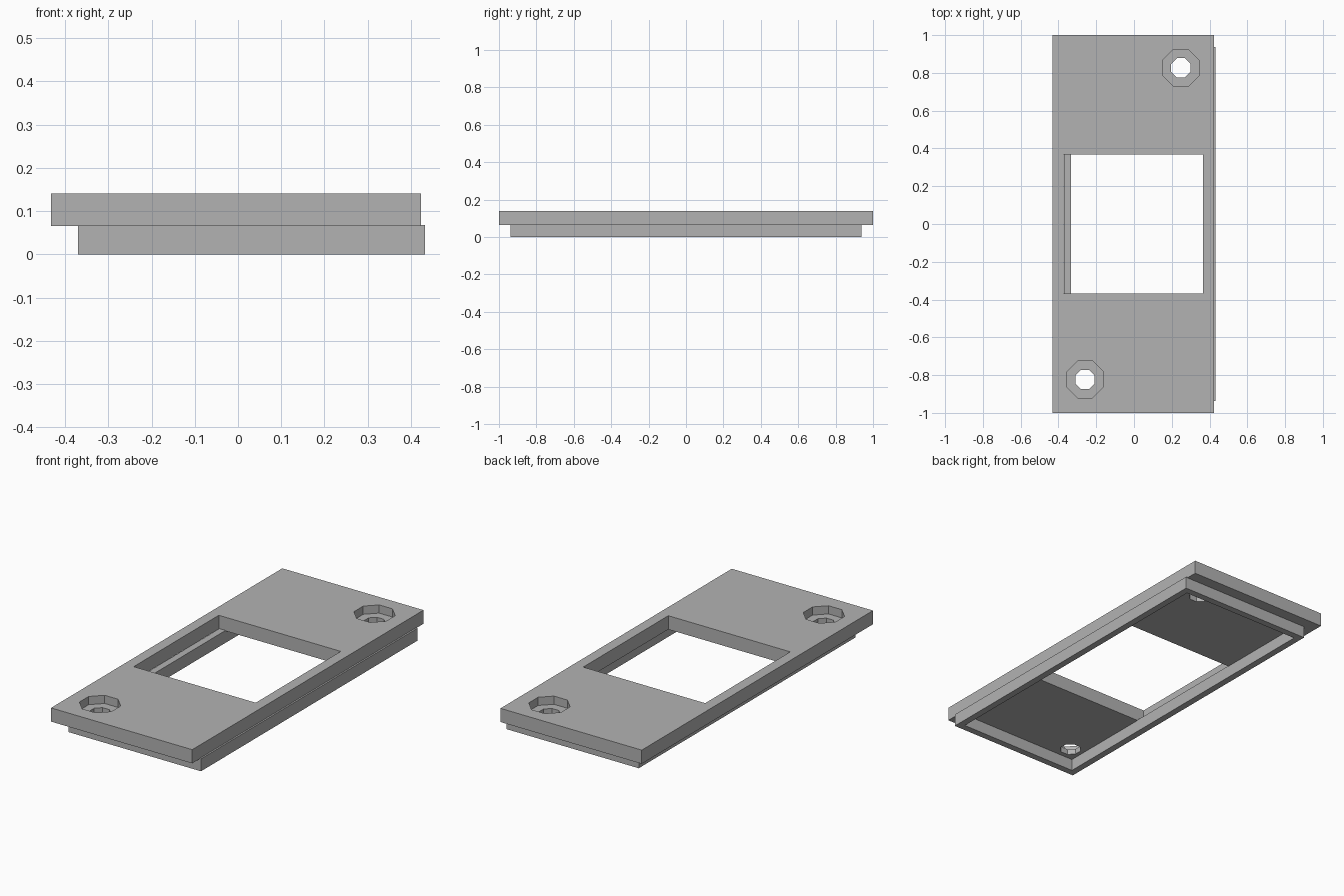
import bpy
import math

default_cube = bpy.data.objects.get("Cube")
if default_cube:
    bpy.data.objects.remove(default_cube, do_unlink=True)

grey = bpy.data.materials.new("mid_grey")
grey.use_nodes = True
colour = (0.45, 0.45, 0.45, 1)
grey.diffuse_color = colour
grey.node_tree.nodes["Principled BSDF"].inputs["Base Color"].default_value = colour


def box(name, x0, x1, y, z0, z1):
    """Box spanning -y..y, given by its other limits."""
    bpy.ops.mesh.primitive_cube_add(size=1, location=((x0 + x1) / 2, 0, (z0 + z1) / 2))
    ob = bpy.context.object
    ob.name = name
    ob.scale = (x1 - x0, 2 * y, z1 - z0)
    bpy.ops.object.transform_apply(location=True, rotation=False, scale=True)
    ob.data.materials.append(grey)
    return ob


def octagon(name, x, y, apothem, z0, z1):
    """Eight-sided prism with flats facing the axes."""
    bpy.ops.mesh.primitive_cylinder_add(
        vertices=8, radius=apothem / math.cos(math.pi / 8), depth=z1 - z0,
        location=(x, y, (z0 + z1) / 2), rotation=(0, 0, math.pi / 8))
    ob = bpy.context.object
    ob.name = name
    ob.data.materials.append(grey)
    return ob


def cut(target, cutter):
    mod = target.modifiers.new(cutter.name, 'BOOLEAN')
    mod.operation = 'DIFFERENCE'
    mod.solver = 'EXACT'
    mod.object = cutter
    bpy.context.view_layer.objects.active = target
    bpy.ops.object.modifier_apply(modifier=mod.name)
    bpy.data.objects.remove(cutter, do_unlink=True)


# Top plate with the square window
plate = box("top_plate", -0.432, 0.423, 1.0, 0.065, 0.14)
cut(plate, box("window_cutter", -0.374, 0.365, 0.368, 0.0, 0.2))

# Counterbored screw holes in opposite corners
for x, y in ((0.248, 0.827), (-0.259, -0.823)):
    cut(plate, octagon("recess_cutter", x, y, 0.097, 0.095, 0.2))
    cut(plate, octagon("hole_cutter", x, y, 0.051, 0.0, 0.2))

# Thin rim underneath, offset toward the left side
rim = box("lower_rim", -0.37, 0.432, 0.937, 0.0, 0.068)
cut(rim, box("rim_cutter", -0.333, 0.395, 0.90, -0.1, 0.2))
